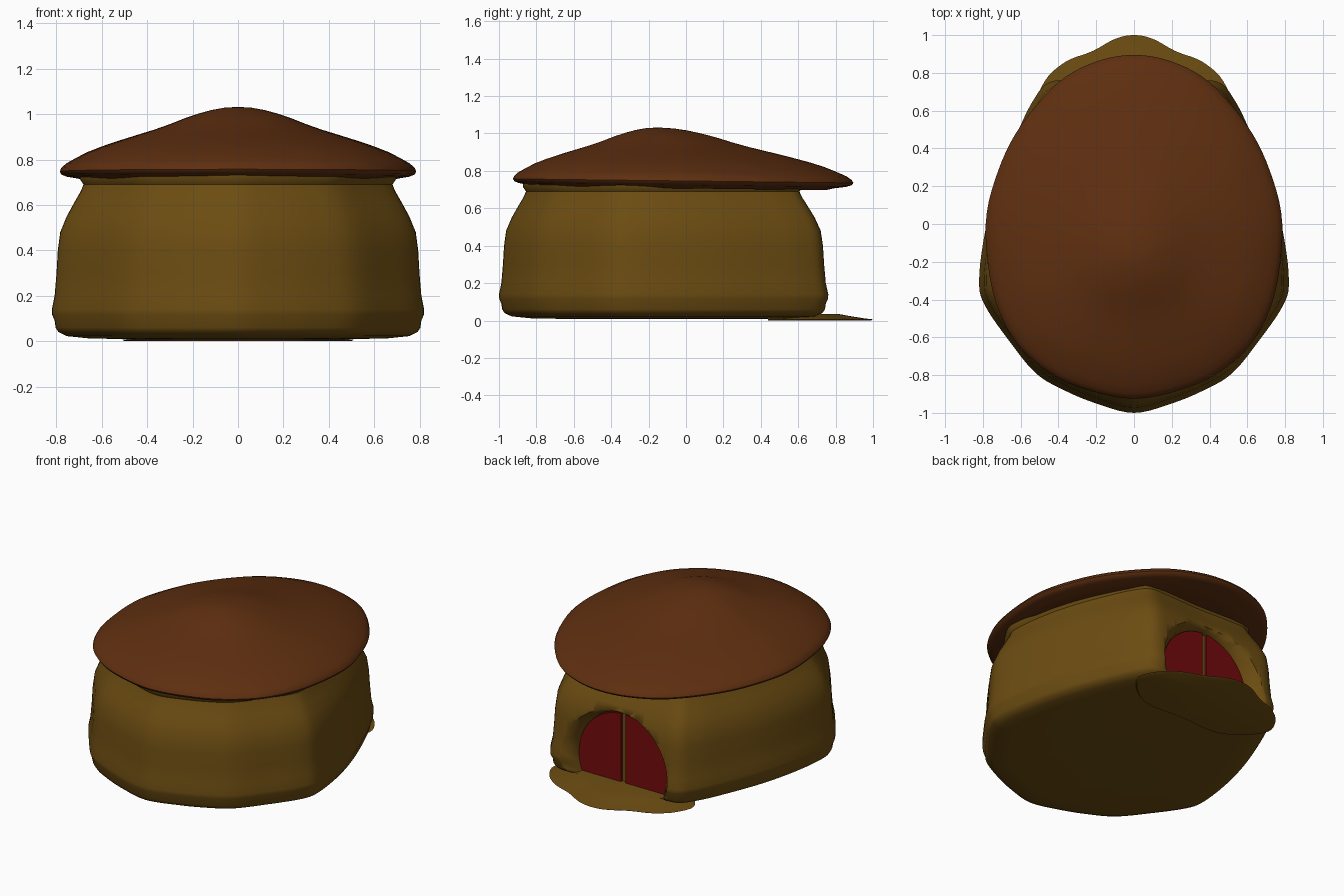
import bpy, bmesh, math
from mathutils import Vector

cube = bpy.data.objects.get("Cube")
if cube:
    bpy.data.objects.remove(cube)


def material(name, rgb):
    m = bpy.data.materials.new(name)
    m.use_nodes = True
    m.diffuse_color = (*rgb, 1)
    m.node_tree.nodes["Principled BSDF"].inputs["Base Color"].default_value = (*rgb, 1)
    return m


CLAY = material("ochre clay", (0.150, 0.073, 0.006))
ROOF = material("brown thatch", (0.112, 0.028, 0.005))
RED = material("red door", (0.170, 0.003, 0.004))


def finish(name, bm, mat, angle=40):
    bmesh.ops.recalc_face_normals(bm, faces=bm.faces)
    me = bpy.data.meshes.new(name)
    bm.to_mesh(me)
    bm.free()
    ob = bpy.data.objects.new(name, me)
    bpy.context.collection.objects.link(ob)
    me.materials.append(mat)
    bpy.ops.object.select_all(action='DESELECT')
    bpy.context.view_layer.objects.active = ob
    ob.select_set(True)
    bpy.ops.object.shade_smooth_by_angle(angle=math.radians(angle))
    return ob


def outline(half, steps=5):
    """Mirror a half outline and round it with a closed smooth spline."""
    pts = [Vector(p) for p in half]
    pts += [Vector((-p.x, p.y)) for p in reversed(pts[1:-1])]
    n, out = len(pts), []
    for i in range(n):
        a, b, c, d = (pts[(i + k) % n] for k in (-1, 0, 1, 2))
        for s in range(steps):
            t = s / steps
            out.append(0.5 * (2 * b + (c - a) * t + (2 * a - 5 * b + 4 * c - d) * t * t
                              + (3 * b - a - 3 * c + d) * t ** 3))
    return out


def loft(name, loop, profile, centre, mat, tilt=0.0, angle=40):
    """Stack scaled copies of an outline; profile holds (scale, height)."""
    bm = bmesh.new()
    c = Vector(centre)
    rings = []
    for scale, z in profile:
        ring = []
        for p in loop:
            q = c + (p - c) * scale
            ring.append(bm.verts.new((q.x, q.y, z - tilt * (q.y - c.y))))
        rings.append(ring)
    n = len(loop)
    for lo, hi in zip(rings, rings[1:]):
        for i in range(n):
            j = (i + 1) % n
            bm.faces.new((lo[i], lo[j], hi[j], hi[i]))
    for ring in (rings[0], rings[-1]):
        bm.faces.new(ring)
    return finish(name, bm, mat, angle)


def arch(width, base, top, count=20):
    """Arch outline in x and z, widest a little above the base."""
    pts = []
    for i in range(count + 1):
        a = math.radians(-22 + 224 * i / count)
        low = math.sin(math.radians(-22))
        pts.append((width * math.cos(a), base + (top - base) * (math.sin(a) - low) / (1 - low)))
    return pts


# Clay wall: egg-shaped, narrowing to the neck under the roof
wall_half = [(0, -1), (.2, -.95), (.37, -.88), (.52, -.79), (.66, -.62), (.79, -.43), (.82, -.3),
             (.79, -.05), (.72, .22), (.61, .5), (.53, .66), (.45, .75), (.3, .76), (0, .75)]
wall_profile = [(.5, .007), (.8, .012), (.92, .022), (.965, .04), (.98, .06), (.985, .09), (.998, .115),
                (1, .14), (.985, .2), (.975, .3), (.968, .4), (.955, .48), (.92, .55),
                (.88, .61), (.845, .66), (.83, .69), (.85, .715), (.85, .74)]
wall = loft("clay_wall", outline(wall_half), wall_profile, (0, -.15), CLAY)

# Flared doorway recess in the rear wall
bm = bmesh.new()
rings = [[bm.verts.new((x, y, z)) for x, z in arch(w, base, top)]
         for y, w, base, top in ((.64, .325, .03, .49), (.67, .33, .03, .50), (.85, .46, .03, .62))]
for lo, hi in zip(rings, rings[1:]):
    for i in range(len(lo)):
        j = (i + 1) % len(lo)
        bm.faces.new((lo[i], lo[j], hi[j], hi[i]))
bm.faces.new(rings[0])
bm.faces.new(rings[-1])
cutter = finish("doorway_cutter", bm, CLAY)
cutter.hide_render = True
cutter.hide_set(True)
cut = wall.modifiers.new("doorway", 'BOOLEAN')
cut.operation = 'DIFFERENCE'
cut.solver = 'EXACT'
cut.object = cutter
bpy.context.view_layer.objects.active = wall
bpy.ops.object.modifier_apply(modifier=cut.name)
bpy.data.objects.remove(cutter)

# Two red door leaves with a narrow gap
for side, name in ((1, "left_door_leaf"), (-1, "right_door_leaf")):
    bm = bmesh.new()
    pts = [(x, z) for x, z in arch(.323, .032, .488, 40) if x * side > .019]
    zs = [z for x, z in pts]
    pts = sorted(pts, key=lambda p: p[1]) + [(side * .017, max(zs)), (side * .017, min(zs))]
    front = bm.faces.new([bm.verts.new((x, .658, z)) for x, z in pts])
    back = bmesh.ops.extrude_face_region(bm, geom=[front])
    for v in (g for g in back["geom"] if isinstance(g, bmesh.types.BMVert)):
        v.co.y -= .016
    finish(name, bm, RED)

# Low doorstep spreading out from the doorway
step_half = [(0, .45), (.3, .45), (.5, .62), (.47, .76), (.36, .86), (.22, .915), (.1, .98), (0, 1)]
loft("doorstep", outline(step_half), [(.98, 0), (1, .006), (.9, .012), (.75, .024), (.62, .036)],
     (0, .5), CLAY)

# Thatched roof: a wide oval with a soft peak and a thin lip
roof_half = [(0, -.925), (.3, -.86), (.5, -.75), (.65, -.59), (.75, -.35), (.785, 0),
             (.72, .28), (.6, .52), (.4, .75), (.2, .86), (0, .895)]
roof_profile = [(.8, .712), (.86, .708), (.9, .718), (.96, .726), (.99, .735), (1, .748), (.992, .763),
                (.965, .783), (.92, .803), (.85, .832), (.77, .857), (.66, .886), (.57, .908),
                (.47, .932), (.38, .957), (.3, .982), (.22, 1.003), (.15, 1.018), (.08, 1.028), (.02, 1.031)]
loft("thatched_roof", outline(roof_half), roof_profile, (0, -.15), ROOF, tilt=.012)
